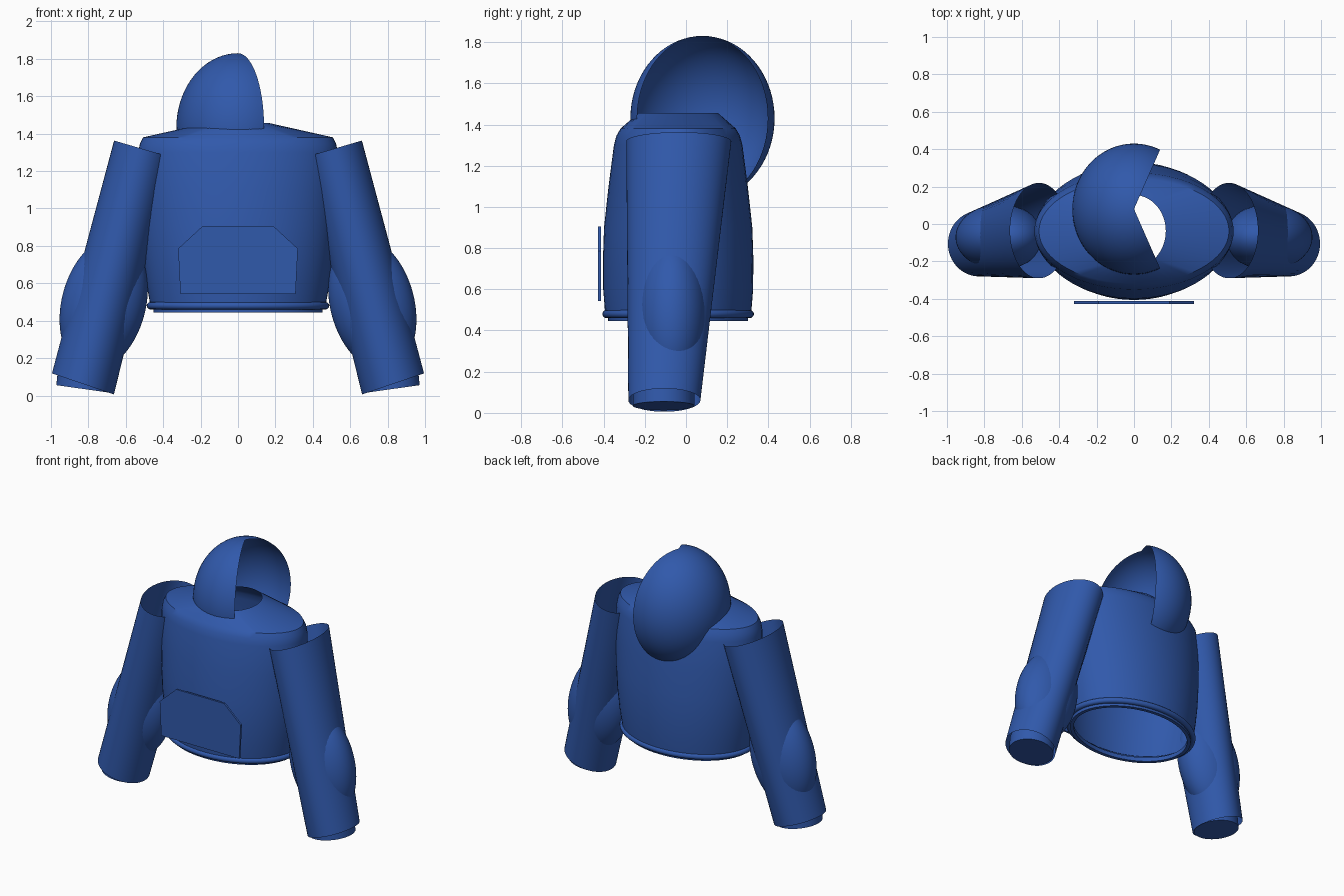
import bpy, bmesh
from math import sin, cos, pi, radians, atan2
from mathutils import Matrix, Vector

cube = bpy.data.objects.get("Cube")
if cube:
    bpy.data.objects.remove(cube, do_unlink=True)

BLUE = (0.03, 0.1, 0.41, 1)
blue = bpy.data.materials.new("suit blue")
blue.use_nodes = True
blue.diffuse_color = BLUE
blue.node_tree.nodes["Principled BSDF"].inputs["Base Color"].default_value = BLUE


def finish(name, bm, angle=35):
    """Turn a bmesh into a smooth shaded, coloured object."""
    bmesh.ops.recalc_face_normals(bm, faces=bm.faces[:])
    mesh = bpy.data.meshes.new(name)
    bm.to_mesh(mesh)
    bm.free()
    mesh.materials.append(blue)
    obj = bpy.data.objects.new(name, mesh)
    bpy.context.collection.objects.link(obj)
    bpy.ops.object.select_all(action='DESELECT')
    obj.select_set(True)
    bpy.context.view_layer.objects.active = obj
    bpy.ops.object.shade_smooth_by_angle(angle=radians(angle))
    return obj


def loft(name, rings, cap=False, closed=False, sides=64):
    """Skin elliptical rings given as (x, y, z, radius x, radius y, tilt)."""
    bm = bmesh.new()
    loops = []
    for x, y, z, rx, ry, tilt in rings:
        t = radians(tilt)
        loops.append([bm.verts.new((x + rx * cos(a) * cos(t), y + ry * sin(a),
                                    z + rx * cos(a) * sin(t)))
                      for a in (2 * pi * i / sides for i in range(sides))])
    pairs = list(zip(loops, loops[1:]))
    if closed:
        pairs.append((loops[-1], loops[0]))
    for low, high in pairs:
        for i in range(sides):
            j = (i + 1) % sides
            bm.faces.new((low[i], low[j], high[j], high[i]))
    if cap:
        bm.faces.new(loops[0])
    return finish(name, bm)


def ellipsoid(radii, place):
    bm = bmesh.new()
    bmesh.ops.create_uvsphere(bm, u_segments=72, v_segments=36, radius=1)
    bm.transform(place @ Matrix.Diagonal((*radii, 1)))
    return bm


# Torso shell, open at the waist and neck
MID = -0.038
profile = [(0.49, 0.47, 0.355), (0.6, 0.49, 0.364), (0.75, 0.51, 0.365),
           (0.9, 0.522, 0.36), (1.1, 0.532, 0.338), (1.3, 0.533, 0.312),
           (1.345, 0.525, 0.3), (1.38, 0.508, 0.28), (1.456, 0.17, 0.193)]
loft("torso", [(0, MID, z, rx, ry, 0) for z, rx, ry in profile])

# Rounded waist ring and the narrow band below it
ring = []
for k in range(12):
    a = 2 * pi * k / 12
    out = 0.02 * cos(a)
    ring.append((0, MID, 0.48 + 0.02 * sin(a), 0.468 + out, 0.348 + out, 0))
loft("waist_ring", ring, closed=True)
band = [(0.475, 0), (0.445, 0), (0.445, -0.025), (0.475, -0.025)]
loft("waist_band", [(0, MID, z, 0.452 + d, 0.34 + d, 0) for z, d in band], closed=True)

# Hood: thin ellipsoid shell with an open wedge on one side
bm = ellipsoid((0.33, 0.35, 0.4), Matrix.Translation((0, 0.08, 1.43)))
wedge = []
for f in bm.faces:
    c = f.calc_center_median()
    if abs(atan2((c.y - 0.08) / 0.35, c.x / 0.33)) < radians(65):
        wedge.append(f)
bmesh.ops.delete(bm, geom=wedge, context='FACES')
finish("hood", bm)

# Chest plate with clipped upper corners
bm = bmesh.new()
half = [(0.19, 0.905), (0.32, 0.785), (0.308, 0.543)]
outline = half + [(-x, z) for x, z in reversed(half)]
face = bm.faces.new([bm.verts.new((x, -0.427, z)) for x, z in outline])
back = bmesh.ops.extrude_face_region(bm, geom=[face])["geom"]
bmesh.ops.translate(bm, vec=Vector((0, 0.014, 0)),
                    verts=[v for v in back if isinstance(v, bmesh.types.BMVert)])
finish("front_plate", bm, 20)

# Sleeves, elbow pads and wrists on both sides
for side, s in (("left", 1), ("right", -1)):
    loft(side + "_arm", [(s * 0.829, -0.105, 0.062, 0.175, 0.175, s * 18.8),
                         (s * 0.508, -0.035, 1.318, 0.161, 0.255, s * 16.2)])
    place = Matrix.Translation((s * 0.718, -0.07, 0.49)) @ Matrix.Rotation(radians(-14.4 * s), 4, 'Y')
    finish(side + "_elbow", ellipsoid((0.225, 0.175, 0.365), place))
    loft(side + "_wrist", [(s * 0.82, -0.108, 0.034, 0.153, 0.15, s * 8),
                           (s * 0.81, -0.108, 0.13, 0.153, 0.15, s * 8)], cap=True)
